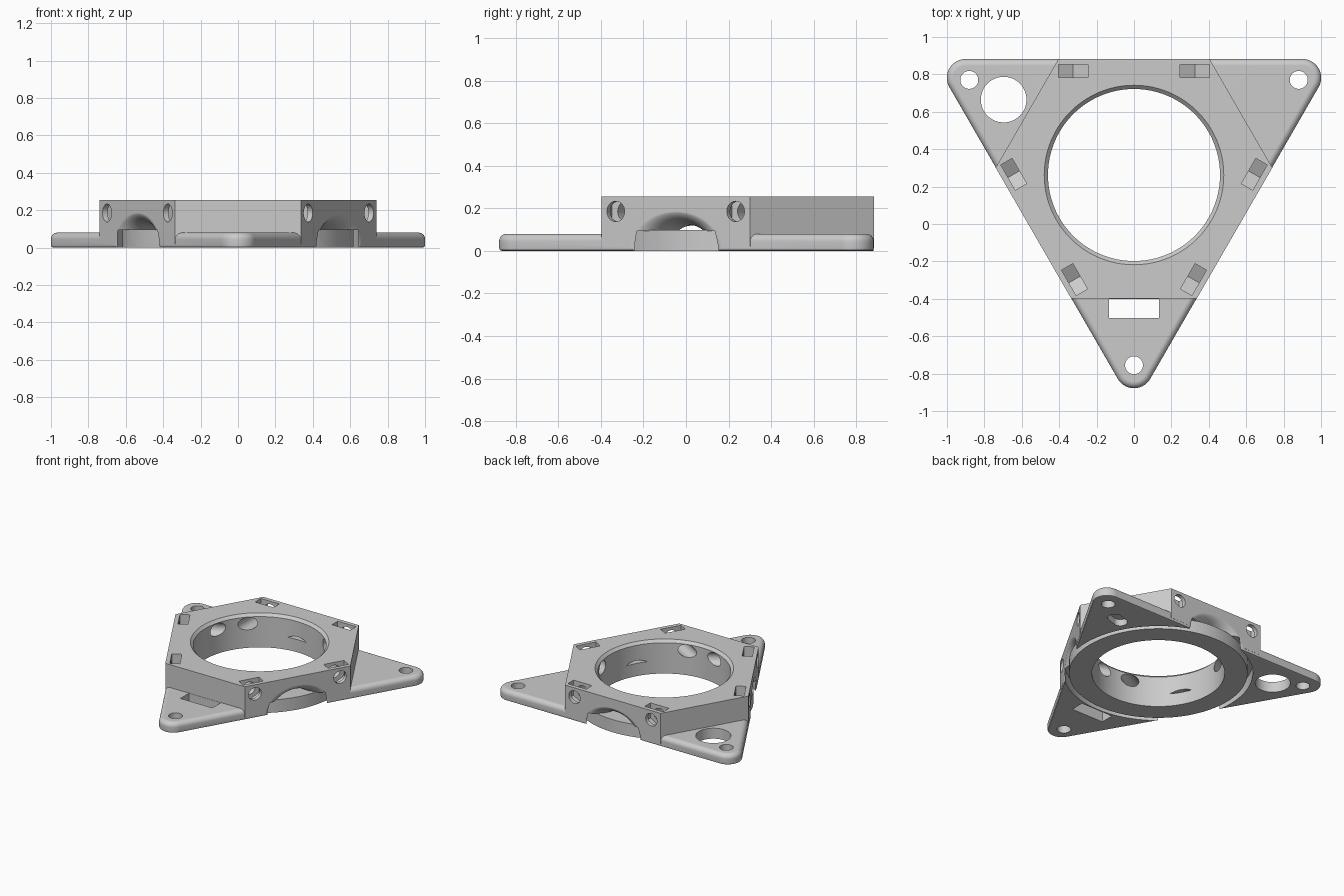
import bpy, bmesh, math
from mathutils import Matrix

default = bpy.data.objects.get("Cube")
if default:
    bpy.data.objects.remove(default, do_unlink=True)

CENTRE = Matrix.Translation((0, 0.262, 0))
SIDES = (90, 210, 330)      # outward direction of the three long sides
TIPS = (-90, 30, 150)       # direction of the three rounded tips
INR, CUT, TOP = 0.621, 0.66, 0.255
HOLE_Z, HOLE_T = 0.185, 0.325


def facing(deg):
    return CENTRE @ Matrix.Rotation(math.radians(deg), 4, 'Z')


def loft(name, rings, matrix=Matrix()):
    """Solid skinned through matching closed rings of points."""
    bm = bmesh.new()
    loops = [[bm.verts.new(p) for p in ring] for ring in rings]
    n = len(loops[0])
    for a, b in zip(loops, loops[1:]):
        for i in range(n):
            j = (i + 1) % n
            bm.faces.new((a[i], a[j], b[j], b[i]))
    bm.faces.new(loops[0])
    bm.faces.new(loops[-1])
    bmesh.ops.transform(bm, matrix=matrix, verts=bm.verts)
    bmesh.ops.recalc_face_normals(bm, faces=bm.faces)
    mesh = bpy.data.meshes.new(name)
    bm.to_mesh(mesh)
    bm.free()
    obj = bpy.data.objects.new(name, mesh)
    bpy.context.collection.objects.link(obj)
    return obj


def circle(r, z, n=96):
    return [(r * math.cos(math.tau * i / n), r * math.sin(math.tau * i / n), z)
            for i in range(n)]


def cylinder(name, r, z0, z1, matrix, n=32):
    return loft(name, [circle(r, z0, n), circle(r, z1, n)], matrix)


def prism(name, points, z0, z1, matrix=Matrix()):
    return loft(name, [[(x, y, z) for x, y in points] for z in (z0, z1)], matrix)


def combine(target, tool, operation='DIFFERENCE'):
    mod = target.modifiers.new("join", 'BOOLEAN')
    mod.operation, mod.solver, mod.object = operation, 'EXACT', tool
    bpy.context.view_layer.objects.active = target
    bpy.ops.object.modifier_apply(modifier=mod.name)
    bpy.data.objects.remove(tool, do_unlink=True)


# Base plate: rounded triangle with softened edges
def outline(inset, z, steps=14):
    points = []
    for tip in TIPS:
        a = math.radians(tip)
        for i in range(steps + 1):
            b = a + math.radians(-60 + 120 * i / steps)
            r = 0.1 - inset
            points.append((1.04 * math.cos(a) + r * math.cos(b),
                           1.04 * math.sin(a) + r * math.sin(b), z))
    return points


edge = [(0.012, 0), (0.004, 0.004), (0, 0.012)]
edge += [(0.035 * (1 - math.cos(a)), 0.045 + 0.035 * math.sin(a))
         for a in (math.radians(15 * i) for i in range(7))]
mount = loft("mounting_plate", [outline(i, z) for i, z in edge], CENTRE)

# Raised six-sided body: the triangle with its tips cut off
rim = []
for tip in TIPS:
    a = math.radians(tip)
    half = (2 * INR - CUT) * math.tan(math.radians(30))
    for t in (-half, half):
        rim.append((CUT * math.cos(a) - t * math.sin(a),
                    CUT * math.sin(a) + t * math.cos(a)))
combine(mount, prism("body", rim, 0.02, TOP, CENTRE), 'UNION')

# Flared arch through each long side, widening smoothly to the outer face
flare = [(0.4, 0.0)]
flare += [(0.46 + 0.162 * math.sin(a), 1 - math.cos(a))
          for a in (math.radians(8.5 * i) for i in range(11))]
flare.append((0.8, flare[-1][1]))
for side in SIDES:
    rings = [[(x, (0.14 + 0.125 * f) * c, (0.122 + 0.075 * f) * s - 0.003)
              for c, s, _ in circle(1, 0, 64)] for x, f in flare]
    combine(mount, loft("arch", rings, facing(side)))

# Round recess underneath, then the lower ring standing inside it
combine(mount, cylinder("recess", 0.655, -0.1, 0.093, CENTRE, 96))
combine(mount, cylinder("lower_ring", 0.618, 0, 0.097, CENTRE, 96), 'UNION')

# Central bore with a chamfered upper rim
combine(mount, loft("bore", [circle(0.46, -0.1), circle(0.46, TOP - 0.02),
                             circle(0.49, TOP + 0.01)], CENTRE))

# Screw holes and nut pockets, a pair on each long side
pocket = [(0.047, 0), (0.002, 0.078), (-0.3, 0.078), (-0.3, -0.078), (0.002, -0.078)]
pocket = [(x + 0.044, y) for x, y in pocket]
for side in SIDES:
    for t in (-HOLE_T, HOLE_T):
        axis = (facing(side) @ Matrix.Translation((0, t, HOLE_Z))
                @ Matrix.Rotation(math.pi / 2, 4, 'Y'))
        combine(mount, cylinder("screw_hole", 0.048, 0.25, 0.75, axis))
        combine(mount, prism("nut_pocket", pocket, 0.52, 0.59, axis))

# Holes in the tips
for tip in TIPS:
    combine(mount, cylinder("tip_hole", 0.048, -0.1, 0.2,
                            facing(tip) @ Matrix.Translation((1.017, 0, 0))))
combine(mount, cylinder("cable_hole", 0.122, -0.1, 0.2,
                        Matrix.Translation((-0.697, 0.665, 0)), 48))
slot = [(-0.135, -0.503), (0.135, -0.503), (0.135, -0.4), (-0.135, -0.4)]
combine(mount, prism("tip_slot", slot, -0.1, 0.15))

# Blind rounded pocket underneath the left tip
oblong = [(math.copysign(0.035, c) + 0.05 * c, 0.05 * s)
          for c, s in ((math.cos(a), math.sin(a))
                       for a in (math.tau * (i + 0.5) / 24 for i in range(24)))]
combine(mount, prism("blind_pocket", oblong, -0.1, 0.05,
                     Matrix.Translation((0.69, 0.645, 0)) @ Matrix.Rotation(0.3, 4, 'Z')))

# Colour and shading
grey = bpy.data.materials.new("plain_grey")
grey.use_nodes = True
colour = (0.6, 0.6, 0.6, 1)
grey.diffuse_color = colour
grey.node_tree.nodes["Principled BSDF"].inputs["Base Color"].default_value = colour
mount.data.materials.clear()
mount.data.materials.append(grey)
bpy.ops.object.select_all(action='DESELECT')
mount.select_set(True)
bpy.context.view_layer.objects.active = mount
bpy.ops.object.shade_smooth_by_angle(angle=math.radians(30))
weighted = mount.modifiers.new("even_shading", 'WEIGHTED_NORMAL')
weighted.keep_sharp = True
